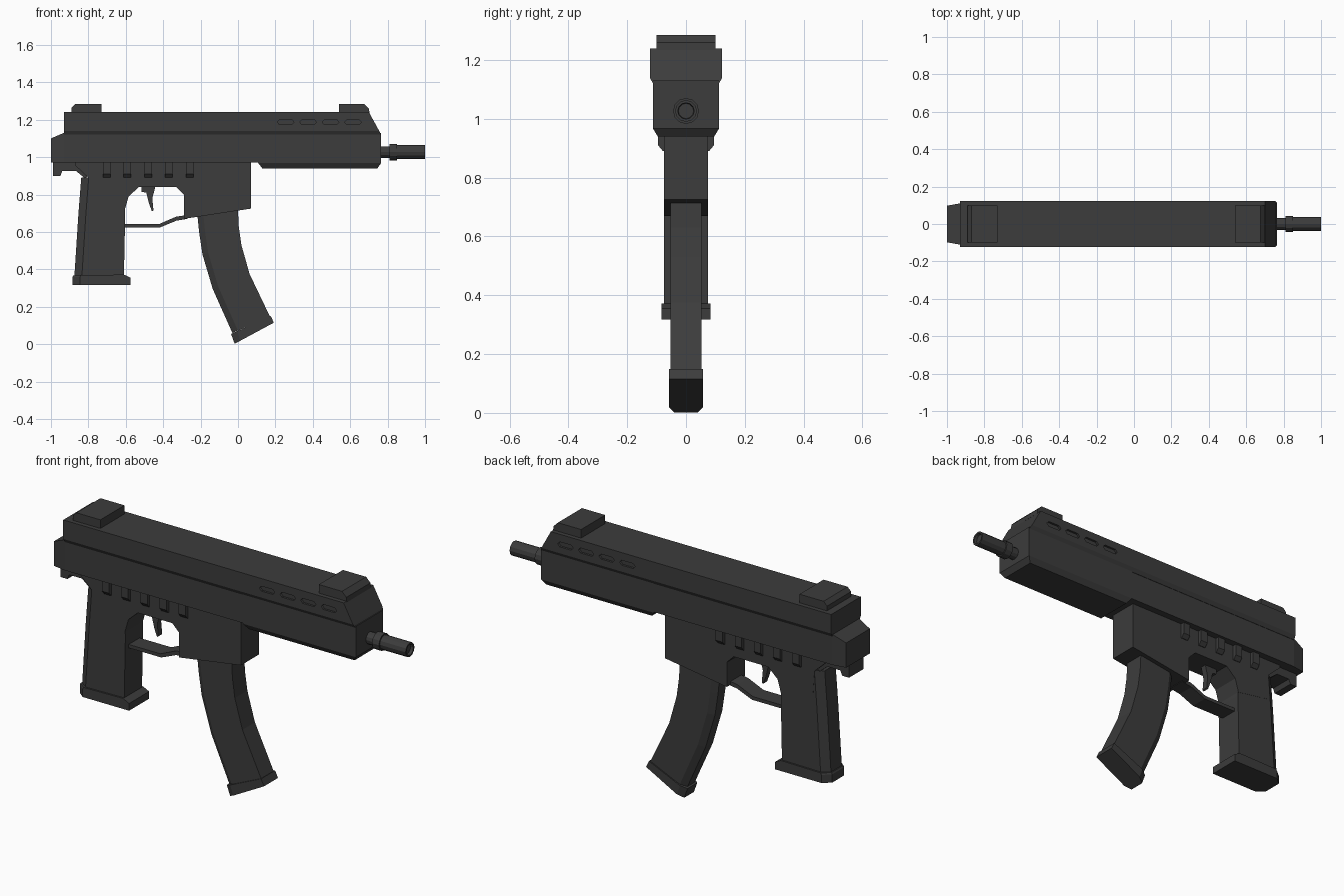
import bpy
import bmesh
from math import pi, cos, sin
from mathutils import Vector

if "Cube" in bpy.data.objects:
    bpy.data.objects.remove(bpy.data.objects["Cube"], do_unlink=True)

COLOUR = (0.045, 0.045, 0.045, 1)
metal = bpy.data.materials.new("dark_grey")
metal.use_nodes = True
metal.diffuse_color = COLOUR
bsdf = metal.node_tree.nodes["Principled BSDF"]
bsdf.inputs["Base Color"].default_value = COLOUR


def loft(name, rings):
    """Skin a list of equally sized point rings and cap both ends."""
    bm = bmesh.new()
    rows = [[bm.verts.new(p) for p in ring] for ring in rings]
    n = len(rows[0])
    for a, b in zip(rows, rows[1:]):
        for i in range(n):
            j = (i + 1) % n
            bm.faces.new((a[i], a[j], b[j], b[i]))
    bm.faces.new(rows[0])
    bm.faces.new(rows[-1])
    bmesh.ops.recalc_face_normals(bm, faces=bm.faces)
    mesh = bpy.data.meshes.new(name)
    bm.to_mesh(mesh)
    bm.free()
    mesh.materials.append(metal)
    obj = bpy.data.objects.new(name, mesh)
    bpy.context.collection.objects.link(obj)
    return obj


def prism(name, profile, half):
    """Side profile (x, z) extruded evenly across the width."""
    return loft(name, [[(x, y, z) for x, z in profile] for y in (-half, half)])


def layers(name, levels):
    """Stack of rectangles: z, back x, front x, half width."""
    return loft(name, [[(a, -h, z), (b, -h, z), (b, h, z), (a, h, z)]
                       for z, a, b, h in levels])


def chamfered(name, spans, half, back_half, depth):
    """Column of sections whose back corners are cut off."""
    rings = []
    for back, front in spans:
        r, f = Vector((back[0], 0, back[1])), Vector((front[0], 0, front[1]))
        m = r + (f - r).normalized() * depth
        side = lambda p, h: (p.x, h, p.z)
        rings.append([side(r, -back_half), side(m, -half), side(f, -half),
                      side(f, half), side(m, half), side(r, back_half)])
    return loft(name, rings)


# Upper cover with a sloped nose and slightly tucked lower edge
cover = layers("upper_cover", [(1.12, -0.93, 0.765, 0.112),
                               (1.14, -0.93, 0.755, 0.123),
                               (1.24, -0.93, 0.70, 0.123)])

# Four elongated vents recessed into each side of the cover
for side in (-1, 1):
    for k in range(4):
        cx = 0.255 + 0.12 * k
        outline = [(cx + s * dx, 1.187 + dz) for s, dx, dz in
                   ((-1, 0.045, 0), (-1, 0.033, 0.013), (1, 0.033, 0.013),
                    (1, 0.045, 0), (1, 0.033, -0.013), (-1, 0.033, -0.013))]
        cutter = loft("vent_cutter", [[(x, side * y, z) for x, z in outline]
                                      for y in (0.112, 0.15)])
        cutter.hide_render = True
        cutter.hide_set(True)
        cut = cover.modifiers.new("vent", 'BOOLEAN')
        cut.operation = 'DIFFERENCE'
        cut.solver = 'EXACT'
        cut.object = cutter

# Rear receiver, narrowing at the back
loft("receiver", [[(x, -h, 0.97), (x, h, 0.97), (x, h, top), (x, -h, top)]
                  for x, h, top in ((-1, 0.098, 1.10), (-0.93, 0.11, 1.13),
                                    (0.12, 0.11, 1.13))])

# Handguard with a chamfered underside
layers("handguard", [(0.94, 0.13, 0.745, 0.096), (0.968, 0.108, 0.765, 0.113),
                     (1.13, 0.108, 0.765, 0.113)])

# Sights
prism("rear_sight", [(-0.89, 1.235), (-0.89, 1.265), (-0.87, 1.285),
                     (-0.73, 1.285), (-0.73, 1.235)], 0.1)
prism("front_sight", [(0.54, 1.235), (0.54, 1.285), (0.675, 1.285),
                      (0.70, 1.26), (0.703, 1.235)], 0.1)

# Barrel turned from a stepped profile
steps = [(0.74, 0.031), (0.81, 0.031), (0.81, 0.044), (0.85, 0.044),
         (0.85, 0.037), (1.0, 0.037), (1.0, 0.028), (0.985, 0.026)]
loft("barrel", [[(x, r * cos(k * pi / 6), 1.027 + r * sin(k * pi / 6))
                 for k in range(12)] for x, r in steps])

# Lower frame with magazine well and trigger opening
prism("lower_frame", [(-0.87, 0.98), (-0.87, 0.955), (-0.80, 0.89),
                      (-0.79, 0.75), (-0.605, 0.72), (-0.585, 0.79),
                      (-0.53, 0.84), (-0.33, 0.84), (-0.29, 0.80),
                      (-0.29, 0.67), (0.07, 0.725), (0.07, 0.98)], 0.075)

# Side ribs beneath the receiver
for k in range(5):
    x = -0.703 + 0.111 * k
    layers("side_rib", [(0.89, x - 0.02, x + 0.02, 0.078),
                        (0.91, x - 0.02, x + 0.02, 0.095),
                        (0.98, x - 0.02, x + 0.02, 0.095)])

# Hook under the back of the receiver
prism("rear_hook", [(-0.99, 0.98), (-0.99, 0.90), (-0.95, 0.90),
                    (-0.94, 0.925), (-0.865, 0.925), (-0.81, 0.88),
                    (-0.80, 0.98)], 0.06)

# Grip and its foot
chamfered("grip", [((-0.875, 0.36), (-0.61, 0.36)),
                   ((-0.853, 0.70), (-0.603, 0.70)),
                   ((-0.838, 0.89), (-0.62, 0.90))], 0.074, 0.045, 0.04)
chamfered("grip_foot", [((-0.885, 0.317), (-0.575, 0.317)),
                        ((-0.885, 0.36), (-0.575, 0.355)),
                        ((-0.88, 0.368), (-0.61, 0.372))], 0.083, 0.05, 0.04)

# Trigger and guard
prism("trigger", [(-0.515, 0.85), (-0.515, 0.815), (-0.49, 0.81),
                  (-0.475, 0.75), (-0.46, 0.71), (-0.452, 0.715),
                  (-0.458, 0.78), (-0.44, 0.85)], 0.016)
prism("trigger_guard", [(-0.62, 0.625), (-0.415, 0.625), (-0.33, 0.66),
                        (-0.27, 0.67), (-0.27, 0.69), (-0.33, 0.682),
                        (-0.42, 0.643), (-0.62, 0.643)], 0.045)

# Curved magazine and its floor plate
chamfered("magazine", [((-0.22, 0.72), (-0.002, 0.75)),
                       ((-0.208, 0.60), (0.004, 0.63)),
                       ((-0.19, 0.48), (0.018, 0.53)),
                       ((-0.135, 0.295), (0.062, 0.375)),
                       ((-0.03, 0.06), (0.172, 0.145))], 0.052, 0.03, 0.032)
chamfered("magazine_floor", [((-0.037, 0.055), (0.175, 0.15)),
                             ((-0.018, 0.002), (0.192, 0.115))],
          0.058, 0.04, 0.035)
